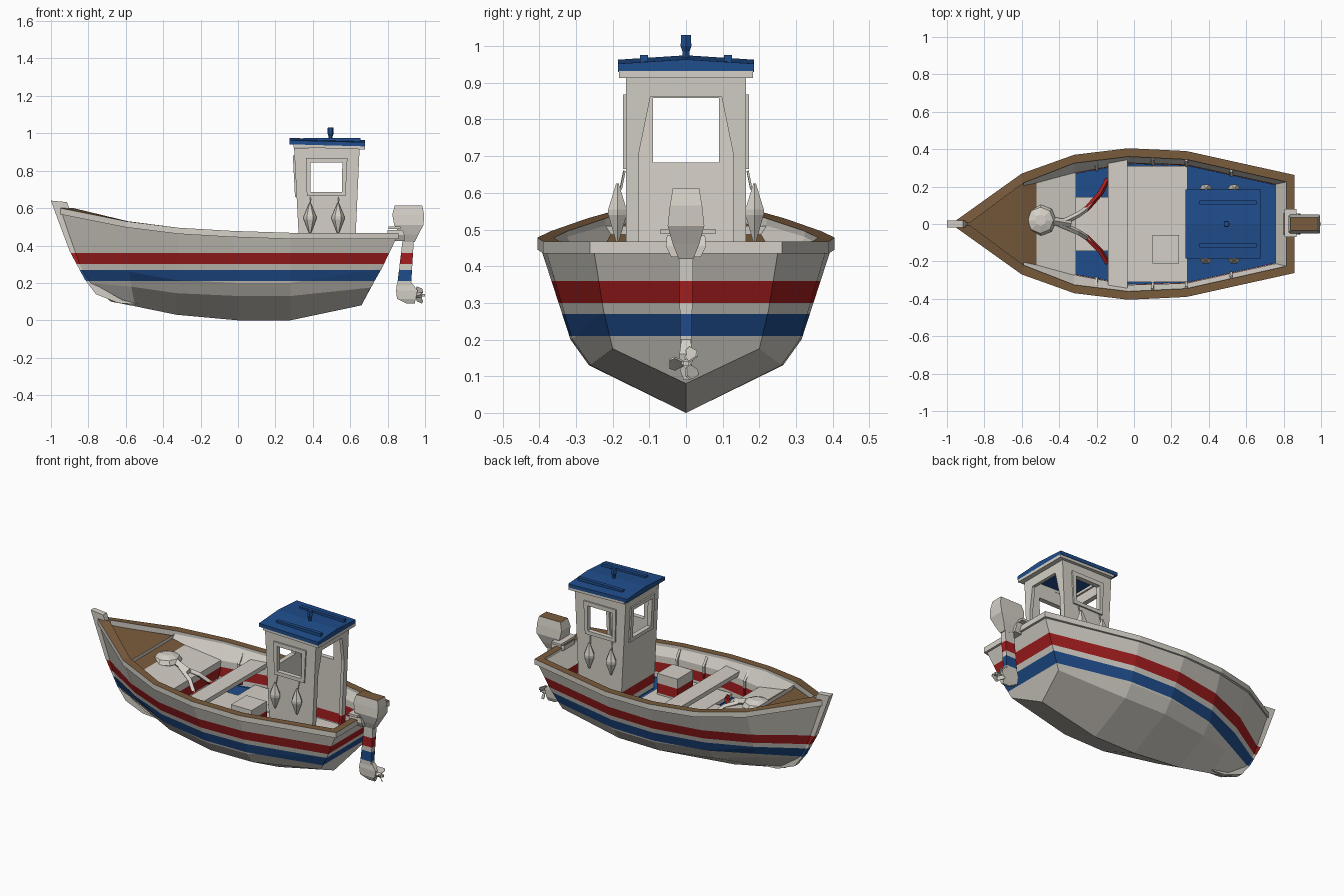
import bpy, bmesh, math
from mathutils import Vector

if "Cube" in bpy.data.objects:
    bpy.data.objects.remove(bpy.data.objects["Cube"], do_unlink=True)


def material(name, rgb):
    m = bpy.data.materials.new(name)
    m.use_nodes = True
    m.diffuse_color = (*rgb, 1)
    m.node_tree.nodes["Principled BSDF"].inputs["Base Color"].default_value = (*rgb, 1)
    return m


WHITE, RED, BLUE, BROWN = range(4)
MATS = [material("off_white", (.66, .63, .57)), material("red", (.38, .013, .014)),
        material("blue", (.014, .075, .265)), material("wood_brown", (.195, .107, .046))]


def bands(f):
    # Painted stripes at fixed heights
    z = f.calc_center_median().z
    return BLUE if .21 < z < .27 else RED if .30 < z < .36 else WHITE


def finish(name, bm, rule=bands):
    bmesh.ops.recalc_face_normals(bm, faces=bm.faces)
    for z in (.21, .27, .30, .36):
        bmesh.ops.bisect_plane(bm, geom=bm.verts[:] + bm.edges[:] + bm.faces[:],
                               plane_co=(0, 0, z), plane_no=(0, 0, 1))
    bm.normal_update()
    for f in bm.faces:
        f.material_index = rule(f)
    me = bpy.data.meshes.new(name)
    bm.to_mesh(me)
    bm.free()
    for m in MATS:
        me.materials.append(m)
    ob = bpy.data.objects.new(name, me)
    bpy.context.collection.objects.link(ob)


def loft(name, rows, ring=True, loop=False, rule=bands):
    # Skin a list of cross-sections and cap open ends
    bm = bmesh.new()
    vs = [[bm.verts.new(p) for p in r] for r in rows]
    n = len(vs[0])
    for i in range(len(vs) if loop else len(vs) - 1):
        a, b = vs[i], vs[(i + 1) % len(vs)]
        for j in range(n if ring else n - 1):
            k = (j + 1) % n
            bm.faces.new((a[j], a[k], b[k], b[j]))
    if not loop:
        bm.faces.new(vs[0])
        bm.faces.new(vs[-1])
    finish(name, bm, rule)


def box(name, x0, x1, y0, y1, z0, z1, rule=bands):
    loft(name, [[(x0, y0, z), (x1, y0, z), (x1, y1, z), (x0, y1, z)] for z in (z0, z1)], rule=rule)


def stack(name, levels, rule=bands):
    # Rectangles (x0, x1, half width, z) stacked upward
    loft(name, [[(a, -w, z), (b, -w, z), (b, w, z), (a, w, z)] for a, b, w, z in levels], rule=rule)


def lathe(name, profile, n, loc, sy=1, rule=bands):
    rows = [[(loc[0] + r * math.cos(math.tau * i / n), loc[1] + sy * r * math.sin(math.tau * i / n), loc[2] + z)
             for i in range(n)] for r, z in profile]
    loft(name, rows, rule=rule)


def frame(name, outer, inner, t):
    # Flat panel with an opening
    t = Vector(t)
    rows = []
    for o, i in zip(outer, inner):
        o, i = Vector(o), Vector(i)
        rows.append([o, i, i + t, o + t])
    loft(name, rows, loop=True)


def tube(name, path, r):
    rows = []
    for i, p in enumerate(path):
        d = Vector(path[min(i + 1, len(path) - 1)]) - Vector(path[max(i - 1, 0)])
        s = d.cross((.3, .1, 1)).normalized()
        u = d.cross(s).normalized()
        rows.append([Vector(p) + r * v for v in (s, u, -s, -u)])
    loft(name, rows)


def mirrored(half):
    # Half section from centre outward, made whole
    return [(x, -y, z) for x, y, z in reversed(half) if y > 0] + half


def all_blue(f):
    return BLUE


def wood_top(f):
    return BROWN if f.normal.z > .7 else bands(f)


# Hull skin: keel, chine, bilge, sheer at each station
hull = [
    [(-.68, 0, .10), (-.80, .012, .20), (-.84, .015, .27), (-.94, .02, .57)],
    [(-.55, 0, .075), (-.57, .11, .18), (-.58, .165, .26), (-.6, .255, .50)],
    [(-.33, 0, .03), (-.33, .20, .145), (-.33, .255, .215), (-.32, .355, .463)],
    [(0, 0, 0), (0, .265, .13), (0, .315, .2), (-.03, .395, .446)],
    [(.28, 0, 0), (.28, .26, .13), (.28, .31, .2), (.28, .38, .436)],
    [(.66, 0, .08), (.71, .2, .175), (.77, .225, .28), (.845, .25, .435)]]
loft("hull", [mirrored(s) for s in hull], ring=False)

# Inner lining: floor, upright wall, sloping ledge
lining = [(-.6, .14, -.59, .22, .51), (-.32, .268, -.32, .325, .48), (-.03, .322, -.03, .36, .46),
          (.28, .313, .28, .345, .45), (.757, .208, .815, .225, .45)]
loft("inner_lining", [mirrored([(a, 0, .262), (a, y, .262), (a, y + .004, .40), (b, w, z)])
                      for a, y, b, w, z in lining], ring=False)

# Gunwale: outer x, y, inner x, y, top z
rim = [(-.95, .02, -.88, .005, .60), (-.6, .27, -.59, .22, .53), (-.32, .37, -.32, .325, .495),
       (-.03, .405, -.03, .36, .478), (.28, .39, .28, .345, .468), (.858, .262, .815, .225, .467)]
path = [(r, 1) for r in rim] + [(r, -1) for r in reversed(rim)]
loft("gunwale", [[(a, s * b, z - .033), (a, s * b, z), (c, s * d, z), (c, s * d, z - .033)]
                 for (a, b, c, d, z), s in path], rule=wood_top)

# Stem post and forefoot
stem = [(-1, .64), (-.915, .632), (-.895, .58), (-.78, .2), (-.62, .11), (-.53, .085),
        (-.64, .092), (-.76, .14), (-.82, .22), (-.9, .37), (-.96, .53)]
loft("stem_post", [[(x, y, z) for x, z in stem] for y in (-.018, .018)])

# Foredeck with its bulkhead: top x, bottom x, half widths, top z
deck = [(-.9, -.79, .012, .01, .575), (-.6, -.6, .23, .11, .49), (-.52, -.52, .265, .15, .46),
        (-.31, -.31, .305, .22, .40)]
loft("foredeck", [[(u, -b, .25), (u, b, .25), (x, w, z), (x, -w, z)] for x, u, w, b, z in deck],
     rule=lambda f: BROWN if f.normal.z > .7 and f.calc_center_median().x < -.52 else bands(f))

# Deck fittings, ropes, thwart and lockers
lathe("mooring_buoy", [(.05, 0), (.085, .02), (.07, .045), (.03, .06)], 8, (-.5, .02, .43))
tube("buoy_neck", [(-.46, .02, .46), (-.34, 0, .425)], .022)
for s, y in (("left", .24), ("right", -.21)):
    tube(s + "_rope", [(-.4, 0, .44), (-.3, y * .2, .40), (-.25, y * .35, .35), (-.18, y * .68, .34),
                       (-.14, y, .32)], .015)
box("centre_plank", -.32, -.03, -.145, .145, .25, .288)
box("raised_floor", -.1, .285, -.31, .31, .25, .29)
box("thwart", -.14, -.035, -.345, .345, .405, .432)
box("left_floor_hatch", .12, .225, .05, .23, .28, .298)
box("right_locker", .1, .24, -.21, -.06, .28, .42)
box("cabin_floor", .34, .625, -.15, .15, .25, .295)
for i, (x, y, w) in enumerate([(-.2, .29, .335), (.1, .318, .35), (.28, .313, .34), (.52, .26, .285)]):
    for s in (1, -1):
        tube(f"rib_{i}_{'left' if s > 0 else 'right'}", [(x, s * y, .27), (x, s * y, .40), (x, s * w, .45)], .01)


# Cabin walls and window trims
def side(y, pts):
    return [(x, y, z) for x, z in pts]


def front(pts):
    return [(.335 - (z - .25) * .052, y, z) for y, z in pts]


def back(pts):
    return [(.62 + (z - .25) * .045, y, z) for y, z in pts]


def rect(a, b, c, d):
    return [(a, c), (b, c), (b, d), (a, d)]


def doorway(low, high, z0, z1, z2):
    # Upright outline that narrows above the waist
    return [(-low, z0), (low, z0), (low, z1), (high, z2), (-high, z2), (-low, z1)]


wall = [(.335, .25), (.62, .25), (.65, .92), (.30, .92)]
window = [(.388, .687), (.555, .687), (.558, .843), (.388, .843)]
trim = [(.368, .665), (.575, .665), (.585, .868), (.363, .868)]
for s, n in ((1, "left"), (-1, "right")):
    frame(n + "_cabin_wall", side(s * .163, wall), side(s * .163, window), (0, -s * .02, 0))
    frame(n + "_window_trim", side(s * .163, trim), side(s * .163, window), (0, s * .009, 0))
    # Fenders hanging on the cabin
    for i, x in enumerate((.385, .535)):
        lathe(f"{n}_fender_{i}", [(.005, 0), (.034, .075), (.034, .09), (.005, .16)], 6, (x, s * .187, .465), .85)
        tube(f"{n}_fender_line_{i}", [(x, s * .178, .61), (x + .005, s * .168, .66)], .004)
whole = rect(-.163, .163, .25, .92)
pane = rect(-.09, .09, .683, .858)
frame("front_cabin_wall", front(whole), front(pane), (.02, 0, 0))
frame("front_window_trim", front(rect(-.115, .115, .66, .88)), front(pane), (-.009, 0, 0))
frame("back_cabin_wall", back(doorway(.163, .163, .25, .71, .92)),
      back(doorway(.128, .097, .29, .71, .862)), (-.02, 0, 0))

# Roof, open underneath, with rails and mast light
eaves = [(x, y, .925 - (x - .3) * .03) for x, y in rect(.298, .68, -.182, .182)]
ceiling = [(x, y, .925 - (x - .3) * .03) for x, y in rect(.325, .63, -.143, .143)]
frame("roof_fascia", eaves, ceiling, (0, 0, .018))
loft("roof", [[(x, -.185, z), (x, .185, z), (x, .185, z + .022), (x, 0, z + .034), (x, -.185, z + .022)]
              for x, z in ((.275, .941), (.68, .93))], rule=all_blue)
for s, n in ((1, "left"), (-1, "right")):
    box(n + "_roof_rail", .35, .655, s * .115 - .011, s * .115 + .011, .95, .976, all_blue)
lathe("mast_light", [(.01, 0), (.011, .03), (.017, .045), (.015, .075)], 6, (.495, 0, .955), rule=all_blue)

# Outboard motor
stack("motor_cowl", [(.885, .945, .02, .42), (.865, .965, .036, .46), (.835, .992, .05, .51),
                     (.825, .995, .044, .565), (.838, .985, .036, .613)],
      lambda f: BROWN if f.normal.z > .9 else WHITE)
stack("motor_leg", [(.85, .925, .015, .18), (.88, .94, .02, .43)])
stack("gearcase", [(.9, .945, .006, .09), (.85, .95, .016, .115), (.845, .96, .018, .16), (.85, .93, .013, .2)])
stack("motor_clamp", [(.84, .89, .04, .425), (.80, .89, .055, .455), (.80, .88, .052, .484)], wood_top)
box("tiller_bar", .805, .87, -.07, .08, .488, .502)
tube("propeller_hub", [(.94, 0, .135), (.985, 0, .135)], .014)
for i in range(3):
    a = math.tau * i / 3 + .5
    c, s = math.cos(a), math.sin(a)
    # Twisted blade, wider toward the tip
    blade = [[(.97 + dx, r * s + dy * c, .135 + r * c - dy * s) for dx, dy in
              ((-w, -w), (w, w - .005), (w, w), (-w, -w + .005))] for r, w in ((.008, .008), (.03, .019), (.045, .014))]
    loft(f"propeller_blade_{i}", blade)
box("propeller_cap", .98, 1, -.007, .007, .128, .142)
